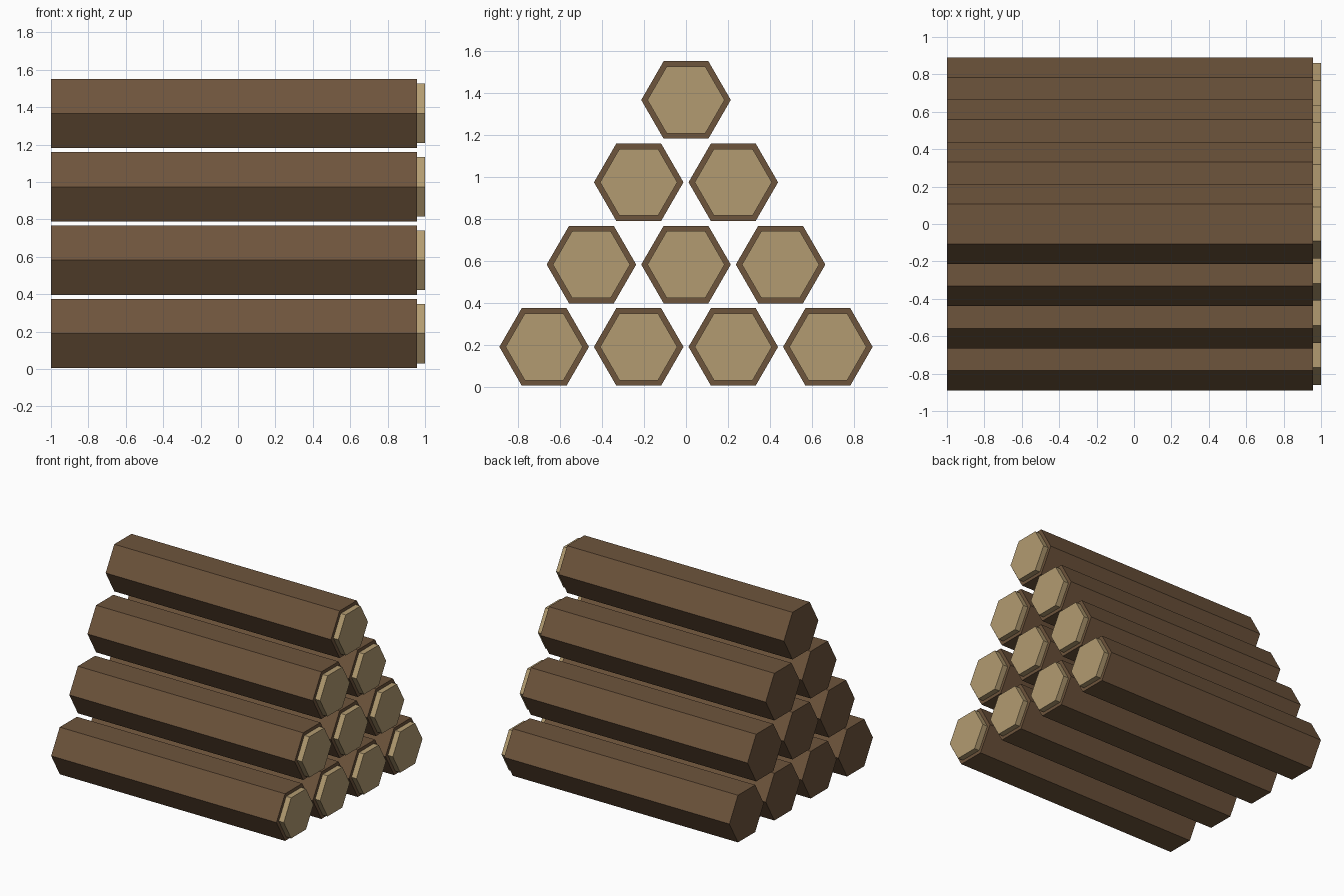
import bpy, bmesh, math

if "Cube" in bpy.data.objects:
    bpy.data.objects.remove(bpy.data.objects["Cube"])


def material(name, rgb):
    m = bpy.data.materials.new(name)
    m.diffuse_color = (*rgb, 1)
    m.use_nodes = True
    m.node_tree.nodes["Principled BSDF"].inputs["Base Color"].default_value = m.diffuse_color
    return m


BARK = material("bark brown", (0.155, 0.089, 0.045))
WOOD = material("cut wood tan", (0.45, 0.33, 0.165))

R_LOG, R_CAP = 0.2135, 0.184      # hexagon corner radii
STEP_Y, STEP_Z = 0.451, 0.3925    # spacing within a row / between rows
X_BACK, X_RIM, X_FRONT = -1.0, 0.957, 1.0
Z0 = 0.189                        # centre height of the bottom row


def hex_prism(name, r, x0, x1, y, z, mat):
    """Hexagonal bar along x with corners pointing to +-y."""
    bm = bmesh.new()
    ends = [[bm.verts.new((x, r * math.cos(math.pi / 3 * i), r * math.sin(math.pi / 3 * i)))
             for i in range(6)] for x in (x0, x1)]
    for ring in ends:
        bm.faces.new(ring)
    for i in range(6):
        j = (i + 1) % 6
        bm.faces.new((ends[0][i], ends[0][j], ends[1][j], ends[1][i]))
    bmesh.ops.recalc_face_normals(bm, faces=bm.faces)
    me = bpy.data.meshes.new(name)
    bm.to_mesh(me)
    bm.free()
    me.materials.append(mat)
    ob = bpy.data.objects.new(name, me)
    ob.location = (0, y, z)
    bpy.context.collection.objects.link(ob)
    return ob


# Triangular pile: rows of 4, 3, 2 and 1 logs
for row in range(4):
    count = 4 - row
    for k in range(count):
        y = (k - (count - 1) / 2) * STEP_Y
        z = Z0 + row * STEP_Z
        tag = f"{row + 1}_{k + 1}"
        hex_prism(f"log_{tag}", R_LOG, X_BACK, X_RIM, y, z, BARK)
        # pale sawn end standing proud of the bark
        hex_prism(f"log_end_{tag}", R_CAP, X_RIM, X_FRONT, y, z, WOOD)
